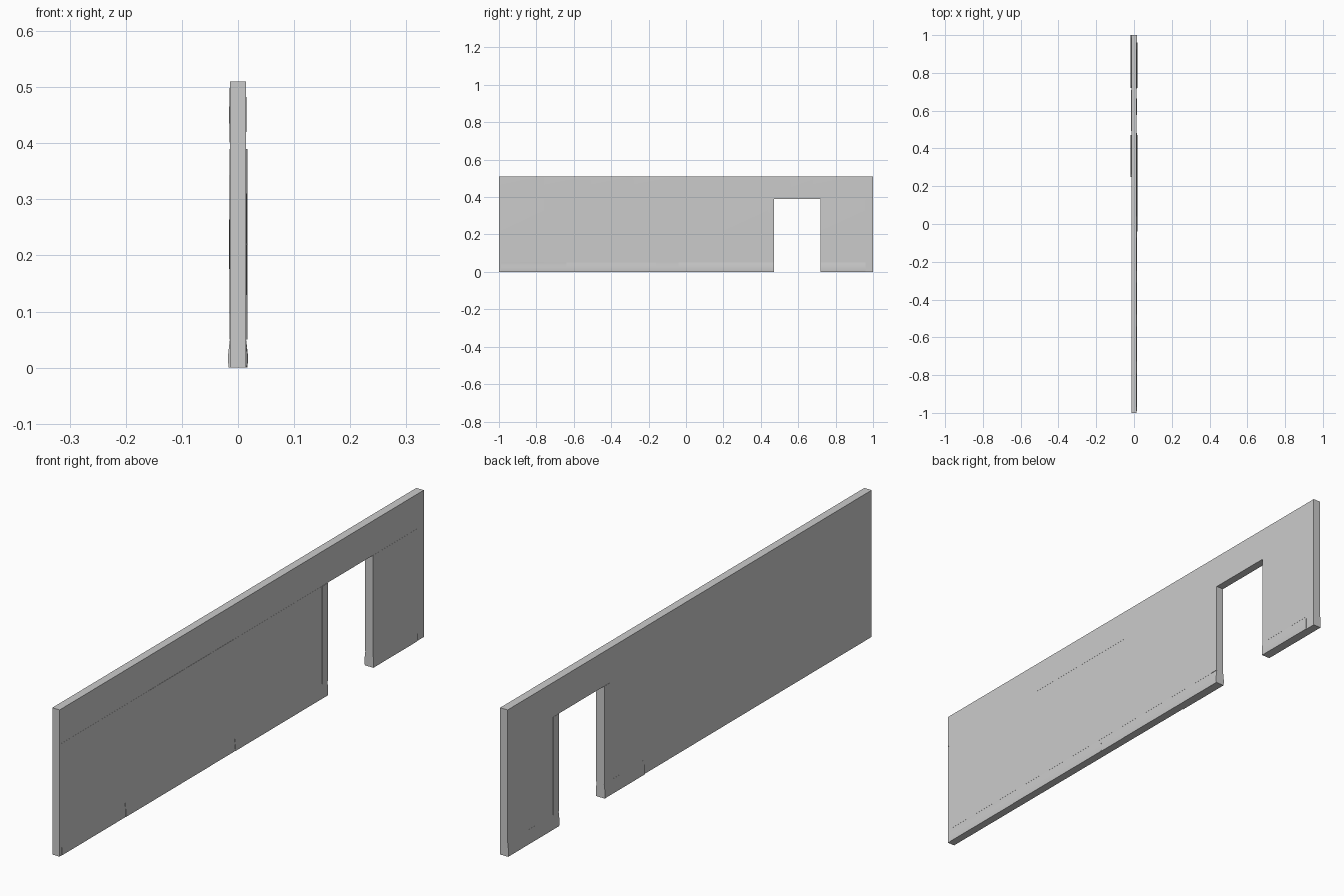
import bpy, bmesh
from mathutils import Vector

if "Cube" in bpy.data.objects:
    bpy.data.objects.remove(bpy.data.objects["Cube"])

HALF = 0.014            # half thickness of the wall core
HEIGHT = 0.51
DOOR0, DOOR1, DOOR_TOP = 0.47, 0.72, 0.39


def finish(name, bm):
    bmesh.ops.recalc_face_normals(bm, faces=bm.faces)
    me = bpy.data.meshes.new(name)
    bm.to_mesh(me)
    bm.free()
    ob = bpy.data.objects.new(name, me)
    bpy.context.collection.objects.link(ob)
    bpy.ops.object.select_all(action='DESELECT')
    ob.select_set(True)
    bpy.context.view_layer.objects.active = ob
    bpy.ops.object.shade_smooth_by_angle(angle=0.5)
    return ob


def prism(name, points, offset):
    """Extrude a planar outline along an offset vector."""
    bm = bmesh.new()
    face = bm.faces.new([bm.verts.new(p) for p in points])
    new = bmesh.ops.extrude_face_region(bm, geom=[face], use_keep_orig=True)
    bmesh.ops.translate(bm, vec=Vector(offset),
                        verts=[g for g in new['geom'] if isinstance(g, bmesh.types.BMVert)])
    return finish(name, bm)


def panel(name, side, y0, y1, z0, z1, edge, centre):
    """Thin slab on one wall side, with its outer face gently pillowed."""
    bm = bmesh.new()
    ring = [(y0, z0), (y1, z0), (y1, z1), (y0, z1)]
    back = [bm.verts.new((side * (HALF - 0.002), y, z)) for y, z in ring]
    front = [bm.verts.new((side * edge, y, z)) for y, z in ring]
    mid = bm.verts.new((side * centre, (y0 + y1) / 2, (z0 + z1) / 2))
    bm.faces.new(back)
    for i in range(4):
        j = (i + 1) % 4
        bm.faces.new((back[i], back[j], front[j], front[i]))
        bm.faces.new((front[i], front[j], mid))
    return finish(name, bm)


def baseboard(name, side, y0, y1, depth):
    """Skirting with a chamfered top and bottom edge."""
    prof = [(HALF - 0.002, 0), (depth - 0.001, 0), (depth, 0.008), (depth, 0.024),
            (depth - 0.002, 0.042), (HALF + 0.0005, 0.05), (HALF - 0.002, 0.05)]
    return prism(name, [(side * x, y0, z) for x, z in prof], (0, y1 - y0, 0))


# Wall core with the doorway notched out of its outline
outline = [(-1, 0), (DOOR0, 0), (DOOR0, DOOR_TOP), (DOOR1, DOOR_TOP),
           (DOOR1, 0), (1, 0), (1, HEIGHT), (-1, HEIGHT)]
prism("wall_core", [(-HALF, y, z) for y, z in outline], (2 * HALF, 0, 0))

# Lower panels, +x side
for i, (y0, y1, edge, mid) in enumerate([
        (-0.99, -0.76, 0.0148, 0.0165), (-0.76, -0.28, 0.0148, 0.0150),
        (-0.28, 0.20, 0.0148, 0.0150), (0.20, 0.44, 0.0148, 0.0165),
        (0.72, 0.96, 0.0148, 0.0165)]):
    panel(f"lower_panel_{i}", 1, y0, y1, 0.05, 0.39, edge, mid)

# Upper blocks, +x side
for i, (y0, y1, z0) in enumerate([
        (-1, -0.76, 0.39), (-0.76, -0.51, 0.39), (-0.51, -0.28, 0.40),
        (-0.28, -0.04, 0.40), (-0.04, 0.56, 0.39), (0.56, 0.68, 0.39),
        (0.68, 0.96, 0.39)]):
    panel(f"upper_block_{i}", 1, y0, y1, z0, HEIGHT, 0.0144, 0.0150)

# Panels and blocks on the -x side, around the doorway only
for i, (y0, y1) in enumerate([(0.25, 0.44), (0.75, 1.0)]):
    panel(f"rear_panel_{i}", -1, y0, y1, 0.05, 0.39, 0.0144, 0.0155)
for i, (y0, y1) in enumerate([(0.25, 0.48), (0.48, 0.72), (0.72, 1.0)]):
    panel(f"rear_upper_block_{i}", -1, y0, y1, 0.39, HEIGHT, 0.0144, 0.0160)

# Skirting along the foot of the wall
for i, (y0, y1, d) in enumerate([(-0.99, -0.64, 0.016), (-0.64, -0.16, 0.017),
                                 (-0.16, -0.04, 0.0165), (-0.04, DOOR0, 0.0175),
                                 (DOOR1, 0.96, 0.0175)]):
    baseboard(f"baseboard_{i}", 1, y0, y1, d)
for i, (y0, y1) in enumerate([(0.25, DOOR0), (DOOR1, 1.0)]):
    baseboard(f"rear_baseboard_{i}", -1, y0, y1, 0.0175)

# Narrow door jamb trims and end post
panel("door_jamb_trim", 1, 0.44, DOOR0, 0.05, 0.39, 0.0165, 0.0170)
panel("end_post", 1, 0.96, 1.0, 0, HEIGHT, 0.0146, 0.0146)
for i, (y0, y1) in enumerate([(0.44, DOOR0), (DOOR1, 0.75)]):
    panel(f"rear_door_jamb_trim_{i}", -1, y0, y1, 0.05, 0.39, 0.0150, 0.0158)
